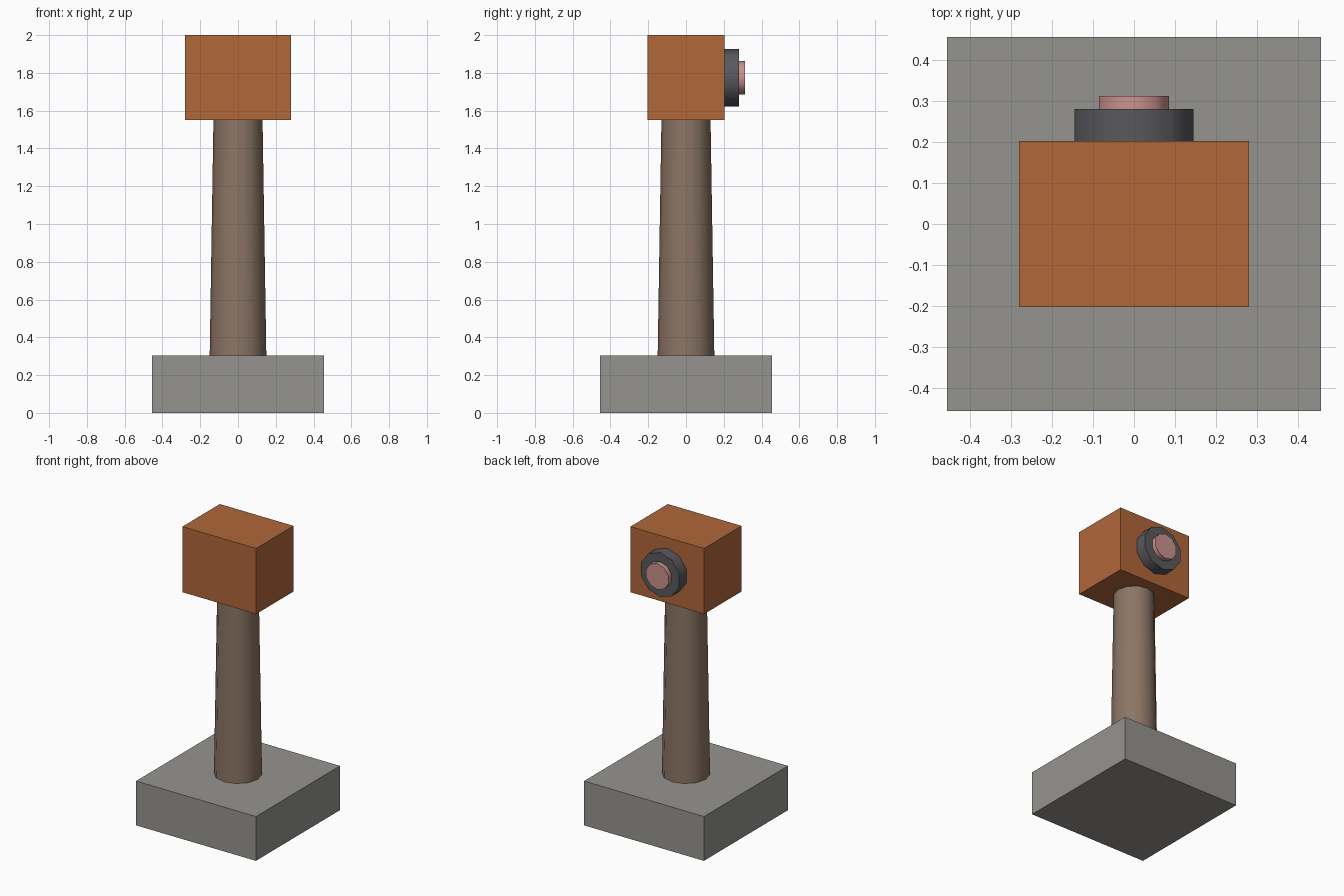
import bpy, math

if "Cube" in bpy.data.objects:
    bpy.data.objects.remove(bpy.data.objects["Cube"])


def material(name, rgb):
    m = bpy.data.materials.new(name)
    m.diffuse_color = (*rgb, 1)
    m.use_nodes = True
    m.node_tree.nodes["Principled BSDF"].inputs["Base Color"].default_value = m.diffuse_color
    return m


STONE = material("grey stone", (0.30, 0.295, 0.275))
WOOD = material("brown wood", (0.26, 0.18, 0.13))
RUST = material("rust orange", (0.44, 0.135, 0.042))
DARK = material("dark grey", (0.10, 0.098, 0.11))
PINK = material("dusty pink", (0.60, 0.29, 0.27))


def box(name, size, z0, mat):
    bpy.ops.mesh.primitive_cube_add(size=1, location=(0, 0, z0 + size[2] / 2))
    ob = bpy.context.object
    ob.name = name
    ob.scale = size
    bpy.ops.object.transform_apply(location=False, rotation=False, scale=True)
    ob.data.materials.append(mat)


def tapered(name, sides, r1, r2, depth, loc, mat, rot=(0, 0, 0)):
    bpy.ops.mesh.primitive_cone_add(vertices=sides, radius1=r1, radius2=r2,
                                    depth=depth, location=loc, rotation=rot)
    ob = bpy.context.object
    ob.name = name
    ob.data.materials.append(mat)
    bpy.ops.object.shade_smooth_by_angle(angle=math.radians(40))


# Square foot, tapered post and head block
box("base", (0.91, 0.91, 0.304), 0, STONE)
tapered("post", 12, 0.15, 0.13, 1.246, (0, 0, 0.927), WOOD)
box("head", (0.56, 0.405, 0.45), 1.55, RUST)

# Round collar and button on the back of the head
back = (-math.pi / 2, 0, 0)
tapered("collar", 10, 0.152, 0.152, 0.08, (0, 0.24, 1.774), DARK, back)
tapered("button", 10, 0.089, 0.089, 0.033, (0, 0.2955, 1.774), PINK, back)
